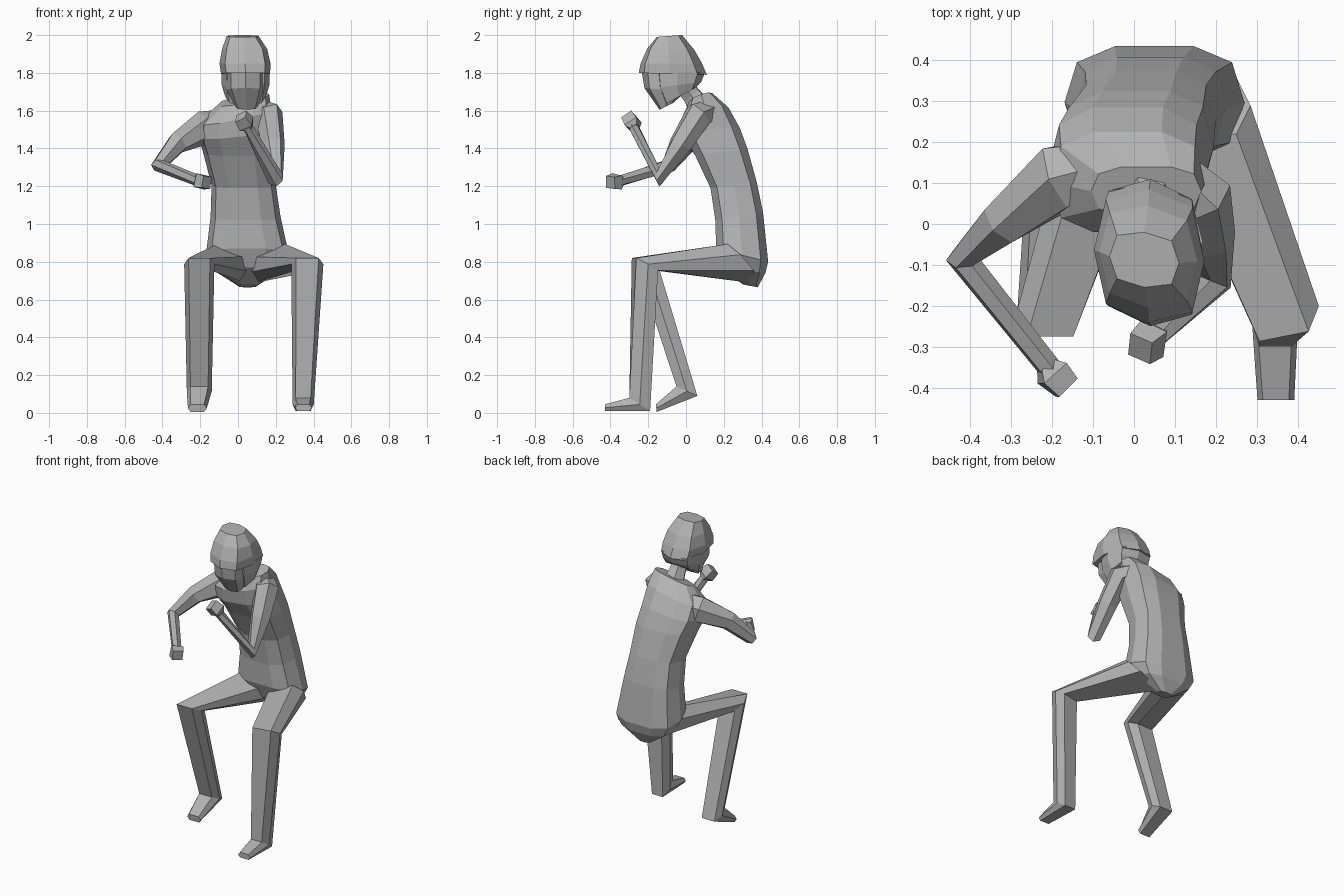
import bpy
import math
from mathutils import Vector

cube = bpy.data.objects.get("Cube")
if cube:
    bpy.data.objects.remove(cube)

grey = bpy.data.materials.new("plain_grey")
grey.use_nodes = True
grey.diffuse_color = (0.45, 0.45, 0.45, 1)
grey.node_tree.nodes["Principled BSDF"].inputs["Base Color"].default_value = grey.diffuse_color


def skin(name, rings):
    """Join equal rings of points into one closed flat-faced object."""
    n = len(rings[0])
    faces = [tuple(reversed(range(n)))]
    for r in range(len(rings) - 1):
        for i in range(n):
            j = (i + 1) % n
            faces.append((r * n + i, r * n + j, (r + 1) * n + j, (r + 1) * n + i))
    faces.append(tuple(range((len(rings) - 1) * n, len(rings) * n)))
    mesh = bpy.data.meshes.new(name)
    mesh.from_pydata([p for ring in rings for p in ring], [], faces)
    mesh.materials.append(grey)
    obj = bpy.data.objects.new(name, mesh)
    bpy.context.collection.objects.link(obj)
    bpy.context.view_layer.objects.active = obj
    obj.select_set(True)
    bpy.ops.object.mode_set(mode='EDIT')
    bpy.ops.mesh.select_all(action='SELECT')
    bpy.ops.mesh.normals_make_consistent(inside=False)
    bpy.ops.object.mode_set(mode='OBJECT')
    obj.select_set(False)


def soft(v, power):
    return math.copysign(abs(v) ** power, v)


def loft(name, sections, sides=8, power=0.8):
    """Section: centre x, half width, front (y, z), back (y, z), then roll and yaw slopes."""
    rings = []
    for cx, hw, front, back, *slopes in sections:
        roll, yaw = (slopes + [0, 0])[:2]
        f, b = Vector((cx, *front)), Vector((cx, *back))
        across = Vector((hw, hw * yaw, hw * roll))
        angles = [math.tau * i / sides for i in range(sides)]
        top = max(soft(math.sin(a), power) for a in angles)
        rings.append([(f + b) / 2 + across * soft(math.cos(a), power)
                      + (f - b) / 2 * soft(math.sin(a), power) / top for a in angles])
    skin(name, rings)


def tube(name, points, sides=6):
    """Tapered limb through points of (x, y, z, radius), mitred at the bends."""
    pos = [Vector(p[:3]) for p in points]
    rings = []
    for i, p in enumerate(pos):
        before = (p - pos[max(i - 1, 0)]).normalized()
        after = (pos[min(i + 1, len(pos) - 1)] - p).normalized()
        axis = (before + after).normalized()
        u = axis.cross(Vector((0.6, -0.5, 0.62))).normalized()
        v = axis.cross(u)
        turn = math.pi / sides
        rings.append([p + points[i][3] * (u * math.cos(turn + math.tau * k / sides)
                                          + v * math.sin(turn + math.tau * k / sides))
                      for k in range(sides)])
    skin(name, rings)


# Torso, leaning forward with one shoulder raised
loft("torso", [
    (0.05, 0.05, (0.30, 0.68), (0.38, 0.665)),
    (0.05, 0.18, (0.20, 0.77), (0.42, 0.74)),
    (0.05, 0.22, (0.16, 0.87), (0.435, 0.80)),
    (0.04, 0.185, (0.155, 1.02), (0.408, 1.06)),
    (0.03, 0.17, (0.13, 1.19), (0.375, 1.22)),
    (0.005, 0.19, (0.05, 1.36), (0.325, 1.40)),
    (-0.015, 0.195, (-0.01, 1.46), (0.285, 1.50), 0.1),
    (-0.015, 0.19, (-0.02, 1.55), (0.225, 1.60), 0.2),
    (0.03, 0.135, (0.02, 1.64), (0.14, 1.68), 0.2),
], sides=10, power=0.7)

# Legs: hip, knee, ankle and toe, with the hips sloping in to the crotch
loft("right_leg", [
    (-0.04, 0.11, (0.22, 0.86), (0.36, 0.72), -0.4),
    (-0.205, 0.08, (-0.275, 0.82), (-0.14, 0.755)),
    (-0.205, 0.066, (-0.05, 0.14), (0.06, 0.09)),
    (-0.215, 0.05, (-0.16, 0.045), (-0.155, 0.005)),
], sides=6, power=0.5)
loft("left_leg", [
    (0.165, 0.12, (0.22, 0.86), (0.36, 0.72), 0.4),
    (0.367, 0.085, (-0.275, 0.82), (-0.16, 0.755), 0, 0.2),
    (0.345, 0.056, (-0.30, 0.08), (-0.19, 0.01)),
    (0.347, 0.045, (-0.43, 0.045), (-0.43, 0.01)),
], sides=6, power=0.5)

# Arms
tube("right_arm", [
    (-0.04, 0.14, 1.54, 0.07), (-0.18, 0.115, 1.51, 0.09),
    (-0.32, 0.005, 1.43, 0.06), (-0.42, -0.085, 1.31, 0.04),
    (-0.20, -0.36, 1.225, 0.03),
])
tube("left_arm", [
    (0.10, 0.13, 1.60, 0.06), (0.165, 0.065, 1.575, 0.078),
    (0.185, -0.03, 1.42, 0.063), (0.195, -0.14, 1.245, 0.047),
    (0.05, -0.28, 1.52, 0.028),
])

# Fists
tube("right_hand", [(-0.215, -0.345, 1.23, 0.03), (-0.20, -0.365, 1.226, 0.053),
                    (-0.165, -0.40, 1.22, 0.045)], sides=4)
tube("left_hand", [(0.06, -0.27, 1.51, 0.03), (0.045, -0.28, 1.53, 0.053),
                   (0.015, -0.305, 1.57, 0.045)], sides=4)

# Neck, face and hair
tube("neck", [(0.04, 0.09, 1.60, 0.075), (0.04, 0.03, 1.68, 0.055),
              (0.045, -0.03, 1.76, 0.055)])
loft("face", [
    (0.04, 0.10, (-0.235, 1.81), (0.03, 1.81)),
    (0.04, 0.10, (-0.22, 1.72), (0.0, 1.70)),
    (0.045, 0.06, (-0.14, 1.605), (-0.07, 1.64)),
])
loft("hair_cap", [
    (0.04, 0.13, (-0.25, 1.80), (0.11, 1.79), 0, -0.1),
    (0.037, 0.135, (-0.24, 1.85), (0.085, 1.85), 0, -0.1),
    (0.035, 0.12, (-0.205, 1.93), (0.045, 1.92), 0, -0.1),
    (0.025, 0.085, (-0.155, 1.99), (-0.02, 2.0), 0, -0.1),
], power=0.7)
loft("hair_sides", [
    (0.04, 0.128, (-0.16, 1.81), (0.10, 1.80), 0, -0.1),
    (0.04, 0.126, (-0.15, 1.72), (0.08, 1.75), 0, -0.1),
    (0.04, 0.108, (-0.12, 1.63), (0.05, 1.72)),
], power=0.7)
